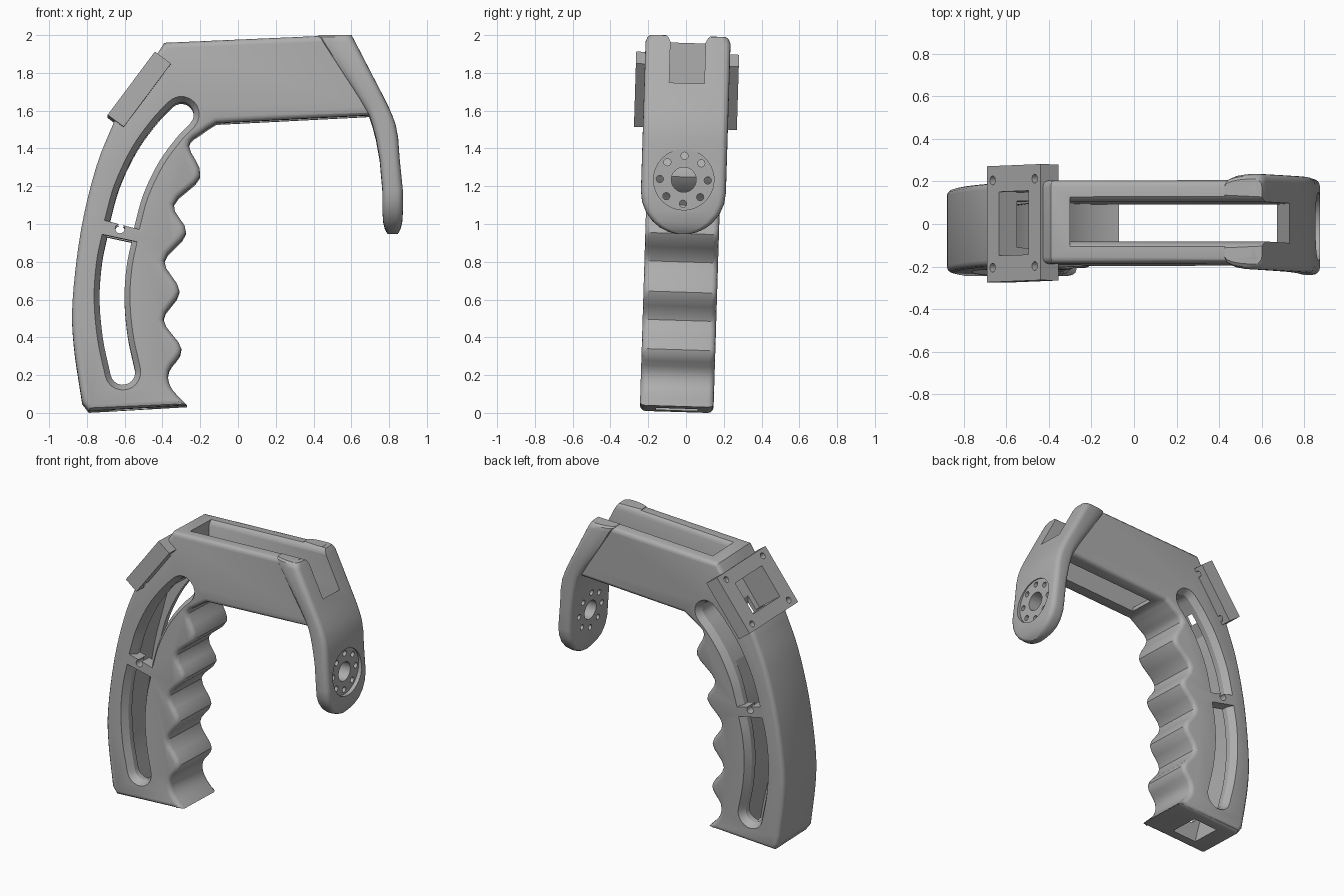
import bpy, bmesh, math
from mathutils import Vector, Matrix

cube = bpy.data.objects.get("Cube")
if cube:
    bpy.data.objects.remove(cube)

grey = bpy.data.materials.new("plain_grey")
grey.use_nodes = True
colour = (0.42, 0.42, 0.42, 1)
grey.diffuse_color = colour
grey.node_tree.nodes["Principled BSDF"].inputs["Base Color"].default_value = colour


def finish(name, bm):
    bmesh.ops.recalc_face_normals(bm, faces=bm.faces)
    mesh = bpy.data.meshes.new(name)
    bm.to_mesh(mesh)
    bm.free()
    mesh.materials.append(grey)
    obj = bpy.data.objects.new(name, mesh)
    bpy.context.collection.objects.link(obj)
    return obj


def loft(name, rings):
    """Skin a list of equal-length 3D rings and cap both ends."""
    bm = bmesh.new()
    rows = [[bm.verts.new(p) for p in ring] for ring in rings]
    n = len(rows[0])
    for a, b in zip(rows, rows[1:]):
        for i in range(n):
            j = (i + 1) % n
            bm.faces.new((a[i], a[j], b[j], b[i]))
    bm.faces.new(rows[0])
    bm.faces.new(rows[-1])
    return finish(name, bm)


def side_ring(profile, y):
    return [(x, y, z) for x, z in profile]


def prism(name, profile, half):
    return loft(name, [side_ring(profile, -half), side_ring(profile, half)])


def cylinder(name, centre, axis, radius, depth, sides=24):
    bm = bmesh.new()
    turn = Vector((0, 0, 1)).rotation_difference(Vector(axis)).to_matrix().to_4x4()
    bmesh.ops.create_cone(bm, cap_ends=True, segments=sides, radius1=radius,
                          radius2=radius, depth=depth,
                          matrix=Matrix.Translation(centre) @ turn)
    return finish(name, bm)


def box(name, size, matrix):
    bm = bmesh.new()
    bmesh.ops.create_cube(bm, size=1, matrix=matrix @ Matrix.Diagonal((*size, 1)))
    return finish(name, bm)


def combine(target, others, operation="DIFFERENCE", keep=False):
    bpy.context.view_layer.objects.active = target
    for other in others:
        mod = target.modifiers.new("cut", "BOOLEAN")
        mod.operation, mod.object, mod.solver = operation, other, "EXACT"
        bpy.ops.object.modifier_apply(modifier=mod.name)
        if not keep:
            bpy.data.objects.remove(other)


def spline(points, steps=5):
    """Smooth curve through 2D points."""
    p = [Vector(q) for q in points]
    p = [2 * p[0] - p[1]] + p + [2 * p[-1] - p[-2]]
    out = []
    for a, b, c, d in zip(p, p[1:], p[2:], p[3:]):
        for k in range(steps):
            t = k / steps
            out.append(0.5 * (2 * b + (c - a) * t + (2 * a - 5 * b + 4 * c - d) * t ** 2
                              + (3 * b - a - 3 * c + d) * t ** 3))
    return out + [p[-2]]


def inset(profile, amount):
    """Move a counter-clockwise outline inwards."""
    out = []
    for i, p in enumerate(profile):
        d1 = (p - profile[i - 1]).normalized()
        d2 = (profile[(i + 1) % len(profile)] - p).normalized()
        m = (d1 + d2).normalized()
        miter = min(1.4, 1 / max(0.3, m.dot(d2)))
        out.append(p + Vector((-m.y, m.x)) * amount * miter)
    return out


def band(path, half, round_start=False, round_end=False):
    """Outline of a thick stroke with optional round ends."""
    left, right = [], []
    for i, p in enumerate(path):
        d = (path[min(i + 1, len(path) - 1)] - path[max(i - 1, 0)]).normalized()
        side = Vector((-d.y, d.x)) * half
        left.append(p + side)
        right.append(p - side)

    def arc(centre, start):
        v = start - centre
        return [centre + Matrix.Rotation(math.pi * k / 10, 2) @ v for k in range(1, 10)]

    end = arc(path[-1], right[-1]) if round_end else []
    start = arc(path[0], left[0]) if round_start else []
    return right + end + left[::-1] + start


# Grip and bar as one rounded slab
fingers = spline([(-0.27, 0.035), (-0.355, 0.13), (-0.365, 0.22), (-0.30, 0.335),
                  (-0.395, 0.49), (-0.31, 0.64), (-0.39, 0.80), (-0.275, 0.95),
                  (-0.34, 1.10), (-0.20, 1.25), (-0.26, 1.41), (-0.19, 1.48),
                  (-0.115, 1.53)], 4)
back = spline([(-0.655, 1.54), (-0.75, 1.30), (-0.83, 0.97), (-0.875, 0.60),
               (-0.87, 0.36), (-0.825, 0.05)])
outline = ([Vector((-0.79, 0.005))] + fingers
           + [Vector(p) for p in ((0.72, 1.573), (0.57, 1.997), (-0.39, 1.955))] + back)
rounding = [(0.195 - 0.03 * (1 - math.sin(a)), 0.03 * (1 - math.cos(a)))
            for a in (0, math.pi / 6, math.pi / 3, math.pi / 2)]
rings = [side_ring(inset(outline, d), -y) for y, d in reversed(rounding)]
rings += [side_ring(inset(outline, d), y) for y, d in rounding]
body = loft("handle_frame", rings)


# Front arm: stacked rounded sections, flared into the bar at the top
def arm_section(z, x_in, x_out, w, c_in):
    r = min(0.035, 0.8 * w)
    ring = []
    for k in range(5):
        a = math.pi / 2 * k / 4
        ring.append((x_out - r + r * math.cos(a), w - r + r * math.sin(a), z))
    for k in range(5):
        a = math.pi / 2 * k / 4
        ring.append((x_in + c_in - c_in * math.sin(a), w - r + r * math.cos(a), z))
    return ring + [(x, -y, z) for x, y, z in reversed(ring)]


stations = [(1.17 - 0.225 * math.cos(a), 0.765 + 0.03 * math.cos(a) ** 6,
             0.873 - 0.03 * math.cos(a) ** 6, 0.225 * math.sin(a), 0.03)
            for a in [math.radians(d) for d in (8, 20, 32, 45, 60, 75, 90)]]
stations += [(1.34, 0.75, 0.856, 0.225, 0.03), (1.45, 0.73, 0.848, 0.225, 0.03),
             (1.52, 0.712, 0.835, 0.225, 0.035), (1.57, 0.695, 0.817, 0.225, 0.04),
             (1.62, 0.665, 0.795, 0.225, 0.055), (1.67, 0.635, 0.77, 0.225, 0.07),
             (1.96, 0.445, 0.62, 0.225, 0.13), (1.985, 0.43, 0.607, 0.215, 0.13),
             (1.996, 0.425, 0.60, 0.20, 0.13)]
arm = loft("front_arm", [arm_section(*s) for s in stations])
combine(body, [arm], "UNION")

# Long opening between the two rails, with eased upper edges
gap = [(-0.30, 2.1), (-0.30, 1.70), (-0.20, 1.60), (-0.07, 1.56), (-0.07, 1.40),
       (0.65, 1.40), (0.665, 1.55), (0.735, 1.76), (0.95, 1.76), (0.95, 2.1)]
ease = []
for x, z in ((-0.30, 1.96), (0.64, 2.0)):
    ease.append([(x, -0.14, z + 0.02), (x, 0.14, z + 0.02), (x, 0.105, z - 0.012),
                 (x, 0.085, z - 0.05), (x, -0.085, z - 0.05), (x, -0.105, z - 0.012)])
cutters = [prism("rail_gap", gap, 0.093), loft("rail_easing", ease)]

# Side windows with sloping rims, leaving a bridge between them
lower = spline([(-0.61, 0.21), (-0.65, 0.40), (-0.667, 0.60), (-0.655, 0.78), (-0.627, 0.92)])
upper = spline([(-0.615, 0.99), (-0.565, 1.17), (-0.48, 1.35), (-0.38, 1.49), (-0.30, 1.575)])
for path, ends in ((lower, (True, False)), (upper, (False, True))):
    wide, narrow = band(path, 0.095, *ends), band(path, 0.066, *ends)
    steps = [(-0.3, wide), (-0.193, wide), (-0.15, narrow),
             (0.15, narrow), (0.193, wide), (0.3, wide)]
    cutters.append(loft("window", [side_ring(p, y) for y, p in steps]))
cutters.append(cylinder("bridge_hole", (-0.625, 0, 0.97), (0, 1, 0), 0.025, 1))

# Hollow through the grip, open at the bottom
hollow = spline([(-0.55, -0.08), (-0.59, 0.12), (-0.655, 0.40), (-0.665, 0.65),
                 (-0.625, 0.97), (-0.565, 1.22), (-0.52, 1.42), (-0.50, 1.65)])
cutters.append(prism("grip_hollow", band(hollow, 0.095), 0.11))

# Round flange seat on the arm: recess, centre hole and bolt ring
cutters.append(cylinder("seat_recess", (0.945, 0, 1.235), (1, 0, 0), 0.16, 0.2, 48))
cutters.append(cylinder("seat_hole", (0.82, 0, 1.235), (1, 0, 0), 0.066, 0.4, 32))
for k in range(8):
    a = math.tau * k / 8
    cutters.append(cylinder("bolt_hole", (0.82, 0.127 * math.cos(a), 1.235 + 0.127 * math.sin(a)),
                            (1, 0, 0), 0.019, 0.4, 16))
combine(body, cutters)

# Mounting plate on the sloping shoulder
slope = math.atan2(0.335, 0.25)
frame = Matrix.Translation((-0.5225, 0, 1.706)) @ Matrix.Rotation(-slope, 4, "Y")
plate = box("mounting_plate", (0.418, 0.545, 0.106), frame)
window = box("plate_window", (0.23, 0.30, 0.3), frame)
combine(body, [window], keep=True)
combine(plate, [window])
normal = frame.to_3x3() @ Vector((0, 0, 1))
combine(plate, [cylinder("screw_hole", frame @ Vector((u, v, 0)), normal, 0.021, 0.4, 16)
                for u in (-0.165, 0.165) for v in (-0.205, 0.205)])

# Whole model leans slightly sideways
lean = Matrix.Translation((0, -0.05, 0)) @ Matrix.Rotation(-0.031, 4, "X")
bpy.ops.object.select_all(action="DESELECT")
for obj in (body, plate):
    obj.data.transform(lean)
    obj.select_set(True)
bpy.context.view_layer.objects.active = body
bpy.ops.object.shade_smooth_by_angle(angle=math.radians(32))
